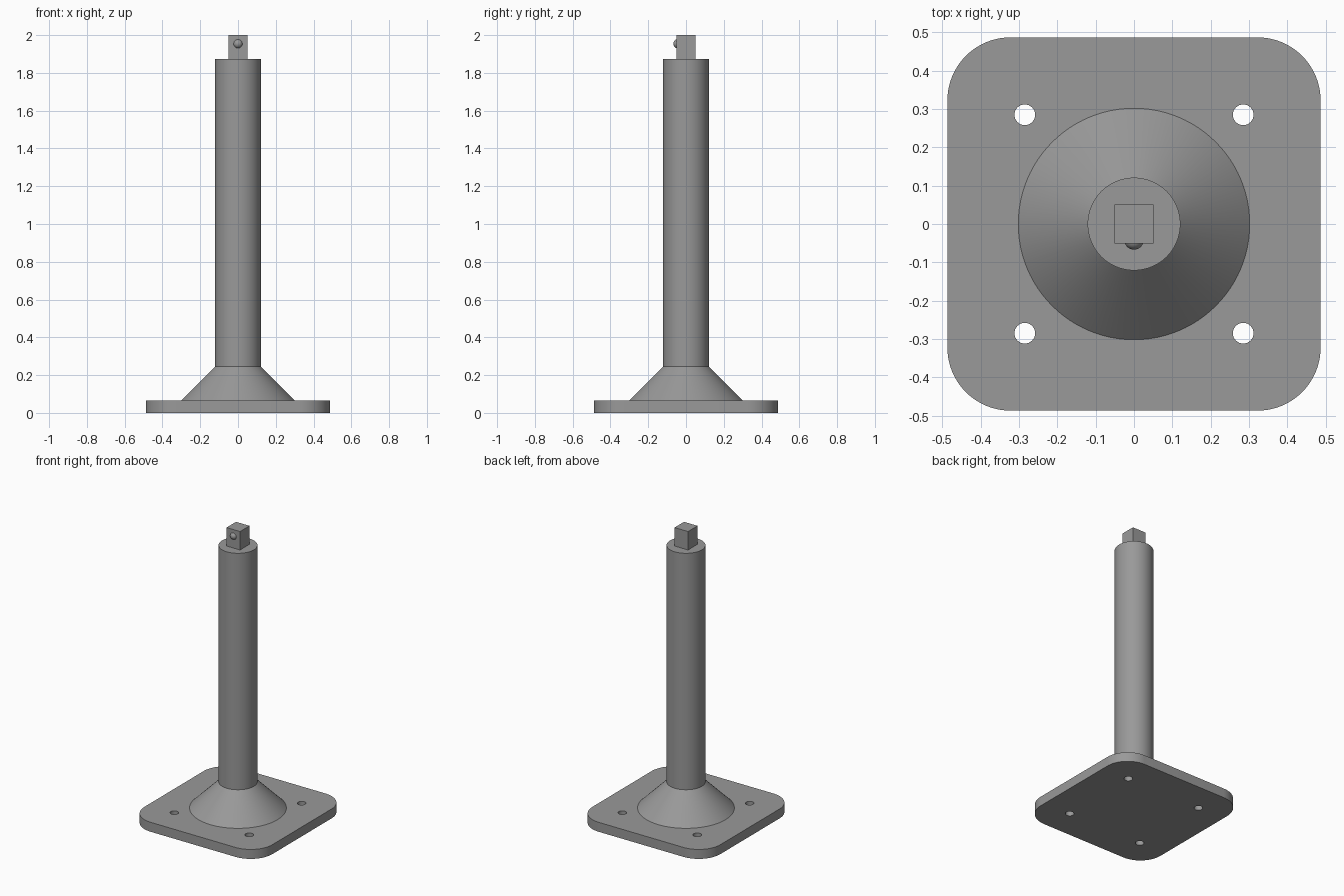
import bpy, bmesh, math

if "Cube" in bpy.data.objects:
    bpy.data.objects.remove(bpy.data.objects["Cube"])

steel = bpy.data.materials.new("grey_steel")
steel.diffuse_color = (0.32, 0.32, 0.32, 1)
steel.use_nodes = True
steel.node_tree.nodes["Principled BSDF"].inputs["Base Color"].default_value = steel.diffuse_color

PLATE_HALF, PLATE_TOP, CORNER = 0.487, 0.065, 0.165
HOLE_POS, HOLE_R = 0.285, 0.027


def finish(obj):
    """Assign the material and smooth the round faces."""
    obj.data.materials.clear()
    obj.data.materials.append(steel)
    bpy.ops.object.select_all(action='DESELECT')
    obj.select_set(True)
    bpy.context.view_layer.objects.active = obj
    bpy.ops.object.shade_smooth_by_angle(angle=math.radians(30))


def mesh_object(name, bm):
    bmesh.ops.recalc_face_normals(bm, faces=bm.faces[:])
    me = bpy.data.meshes.new(name)
    bm.to_mesh(me)
    bm.free()
    obj = bpy.data.objects.new(name, me)
    bpy.context.collection.objects.link(obj)
    finish(obj)
    return obj


def arc(cx, cy, r, start, end, n):
    return [(cx + r * math.cos(start + (end - start) * i / n),
             cy + r * math.sin(start + (end - start) * i / n)) for i in range(n + 1)]


def lathe(name, profile, segments=96):
    bm = bmesh.new()
    verts = [bm.verts.new((r, 0, z)) for r, z in profile]
    edges = [bm.edges.new(p) for p in zip(verts, verts[1:])]
    bmesh.ops.spin(bm, geom=verts + edges, cent=(0, 0, 0), axis=(0, 0, 1),
                   angle=math.tau, steps=segments, use_merge=True)
    bmesh.ops.remove_doubles(bm, verts=bm.verts[:], dist=1e-5)
    return mesh_object(name, bm)


# Base plate: rounded square outline with four bolt holes, extruded
c = PLATE_HALF - CORNER
outline = []
for k, (sx, sy) in enumerate(((1, 1), (-1, 1), (-1, -1), (1, -1))):
    outline += arc(sx * c, sy * c, CORNER, k * math.pi / 2, (k + 1) * math.pi / 2, 20)
loops = [outline]
for sx in (-1, 1):
    for sy in (-1, 1):
        loops.append(arc(sx * HOLE_POS, sy * HOLE_POS, HOLE_R, 0, math.tau, 32)[:-1])

curve = bpy.data.curves.new("base_plate", 'CURVE')
curve.dimensions = '2D'
curve.fill_mode = 'BOTH'
curve.extrude = PLATE_TOP / 2
for pts in loops:
    spline = curve.splines.new('POLY')
    spline.points.add(len(pts) - 1)
    for p, (x, y) in zip(spline.points, pts):
        p.co = (x, y, 0, 1)
    spline.use_cyclic_u = True
plate = bpy.data.objects.new("base_plate", curve)
plate.location.z = PLATE_TOP / 2
bpy.context.collection.objects.link(plate)
plate.select_set(True)
bpy.context.view_layer.objects.active = plate
bpy.ops.object.convert(target='MESH')
plate = bpy.context.view_layer.objects.active
bm = bmesh.new()
bm.from_mesh(plate.data)
bmesh.ops.remove_doubles(bm, verts=bm.verts[:], dist=1e-5)
bmesh.ops.recalc_face_normals(bm, faces=bm.faces[:])
bm.to_mesh(plate.data)
bm.free()
finish(plate)

# Flared foot and round post
lathe("flared_post", [(0.302, PLATE_TOP), (0.121, 0.246), (0.121, 1.873), (0, 1.873)])

# Square drive on top
bm = bmesh.new()
bmesh.ops.create_cube(bm, size=1)
bmesh.ops.scale(bm, vec=(0.103, 0.103, 0.127), verts=bm.verts[:])
bmesh.ops.translate(bm, vec=(0, 0, 1.9365), verts=bm.verts[:])
mesh_object("square_drive", bm)

# Detent ball on the front of the drive
bm = bmesh.new()
bmesh.ops.create_uvsphere(bm, u_segments=32, v_segments=16, radius=0.025)
bmesh.ops.translate(bm, vec=(0, -0.042, 1.954), verts=bm.verts[:])
mesh_object("detent_ball", bm)
